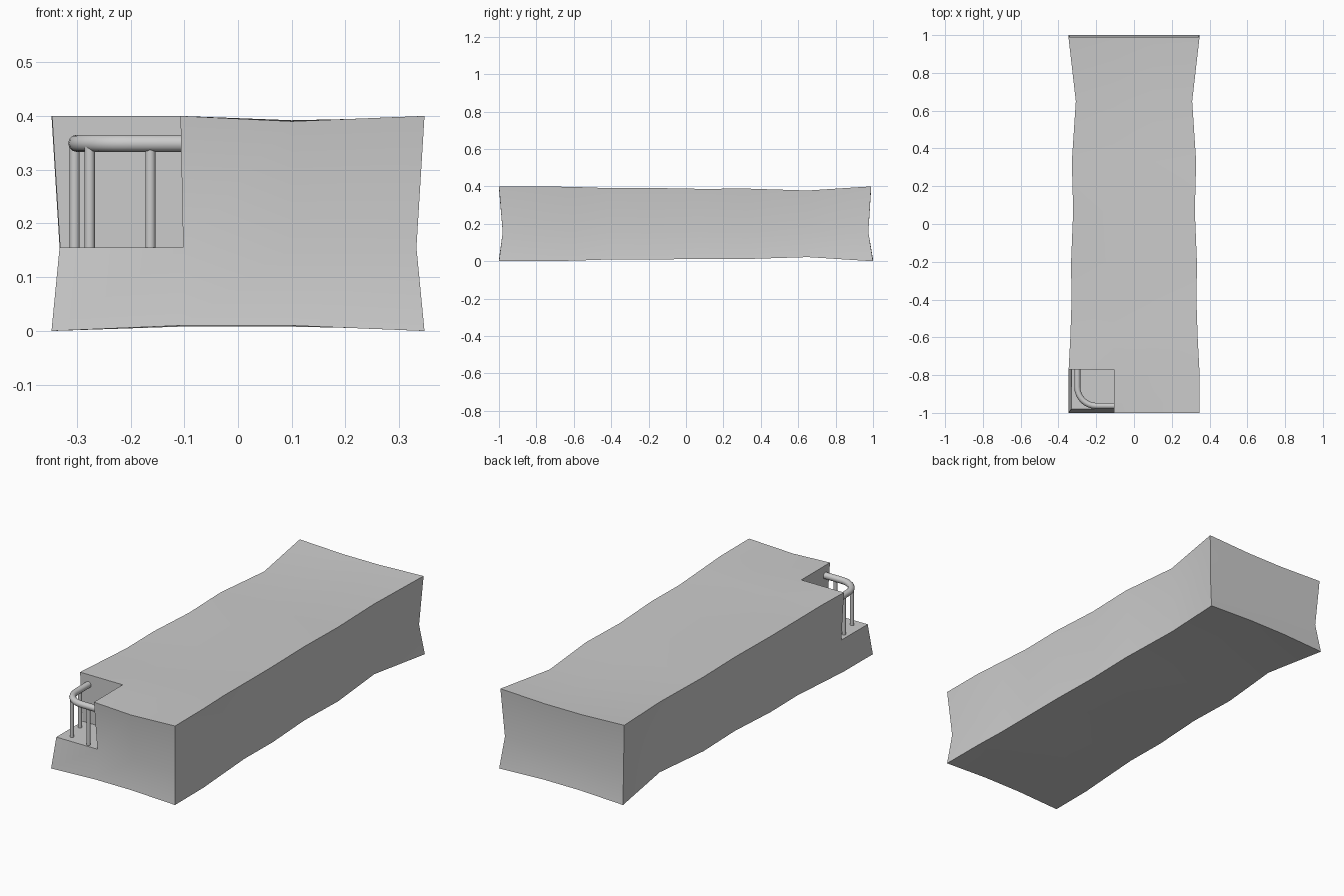
import bpy, bmesh, math
from mathutils import Vector

if "Cube" in bpy.data.objects:
    bpy.data.objects.remove(bpy.data.objects["Cube"])

# Stations along the block: y, half width of the long edges, height of the top edges
STATIONS = [(-1, .347, .4), (-.77, .346, .4), (-.6, .337, .397), (-.42, .331, .391),
            (-.2, .333, .392), (.07, .322, .387), (.33, .329, .388), (.65, .308, .378),
            (1, .347, .4)]
XS = [-.347, -.107, .1, .347]
NX, NY, NZ = 3, len(STATIONS) - 1, 2


def finish(ob, angle=30):
    bpy.ops.object.select_all(action='DESELECT')
    ob.select_set(True)
    bpy.context.view_layer.objects.active = ob
    bpy.ops.object.shade_smooth_by_angle(angle=math.radians(angle))


def solid(i, j, k):
    inside = 0 <= i < NX and 0 <= j < NY and 0 <= k < NZ
    return inside and (i, j, k) != (0, 0, 1)      # corner notch left out


def corner(i, j, k):
    y, half, top = STATIONS[j]
    x = XS[i]
    if i in (0, NX):
        x = math.copysign(half - (.015 if k == 1 else 0), x)
    elif i == 1 and j < 2 and k == 1:
        x = -.102
    dip = 0
    if i in (1, 2):
        dip = .01 if j in (0, 1, NY) else .005
        if i == 1 and j < 2 and k == 2:
            dip = 0
    z = (.4 - top + dip, .155, top - dip)[k]
    if j == 0 and k == 1:
        y = -.98
    if j == NY:
        y = (1, .975, .99)[k]
    return Vector((x, y, z))


# Pinched block with the front left corner cut away
bm = bmesh.new()
verts = {}


def vert(p):
    if p not in verts:
        verts[p] = bm.verts.new(corner(*p))
    return verts[p]


for i in range(NX):
    for j in range(NY):
        for k in range(NZ):
            if not solid(i, j, k):
                continue
            for axis in range(3):
                for side in (0, 1):
                    n = [i, j, k]
                    n[axis] += 2 * side - 1
                    if solid(*n):
                        continue
                    quad = []
                    for a, b in ((0, 0), (1, 0), (1, 1), (0, 1)):
                        p = [i, j, k]
                        p[axis] += side
                        p[(axis + 1) % 3] += a
                        p[(axis + 2) % 3] += b
                        quad.append(vert(tuple(p)))
                    bm.faces.new(quad)
bmesh.ops.recalc_face_normals(bm, faces=bm.faces)
mesh = bpy.data.meshes.new("block")
bm.to_mesh(mesh)
bm.free()
block = bpy.data.objects.new("block", mesh)
bpy.context.collection.objects.link(block)
finish(block)

# Handrail: tube bent around the corner
RX, RY, R = -.3, -.963, .1
path = [(RX, -.765)]
for s in range(9):
    a = math.pi + s / 8 * math.pi / 2
    path.append((RX + R + R * math.cos(a), RY + R + R * math.sin(a)))
path.append((-.1, RY))
curve = bpy.data.curves.new("handrail", 'CURVE')
curve.dimensions = '3D'
curve.bevel_depth = .016
curve.bevel_resolution = 4
curve.use_fill_caps = True
spline = curve.splines.new('POLY')
spline.points.add(len(path) - 1)
for pt, (x, y) in zip(spline.points, path):
    pt.co = (x, y, .349, 1)
rail = bpy.data.objects.new("handrail", curve)
bpy.context.collection.objects.link(rail)
bpy.ops.object.select_all(action='DESELECT')
rail.select_set(True)
bpy.context.view_layer.objects.active = rail
bpy.ops.object.convert(target='MESH')
finish(bpy.context.object, 40)

# Rail posts
for n, (x, y) in enumerate([(-.304, -.83), (-.276, -.935), (-.163, RY)]):
    bpy.ops.mesh.primitive_cylinder_add(vertices=16, radius=.0095, depth=.19,
                                        location=(x, y, .248))
    post = bpy.context.object
    post.name = f"rail_post_{n + 1}"
    finish(post)
